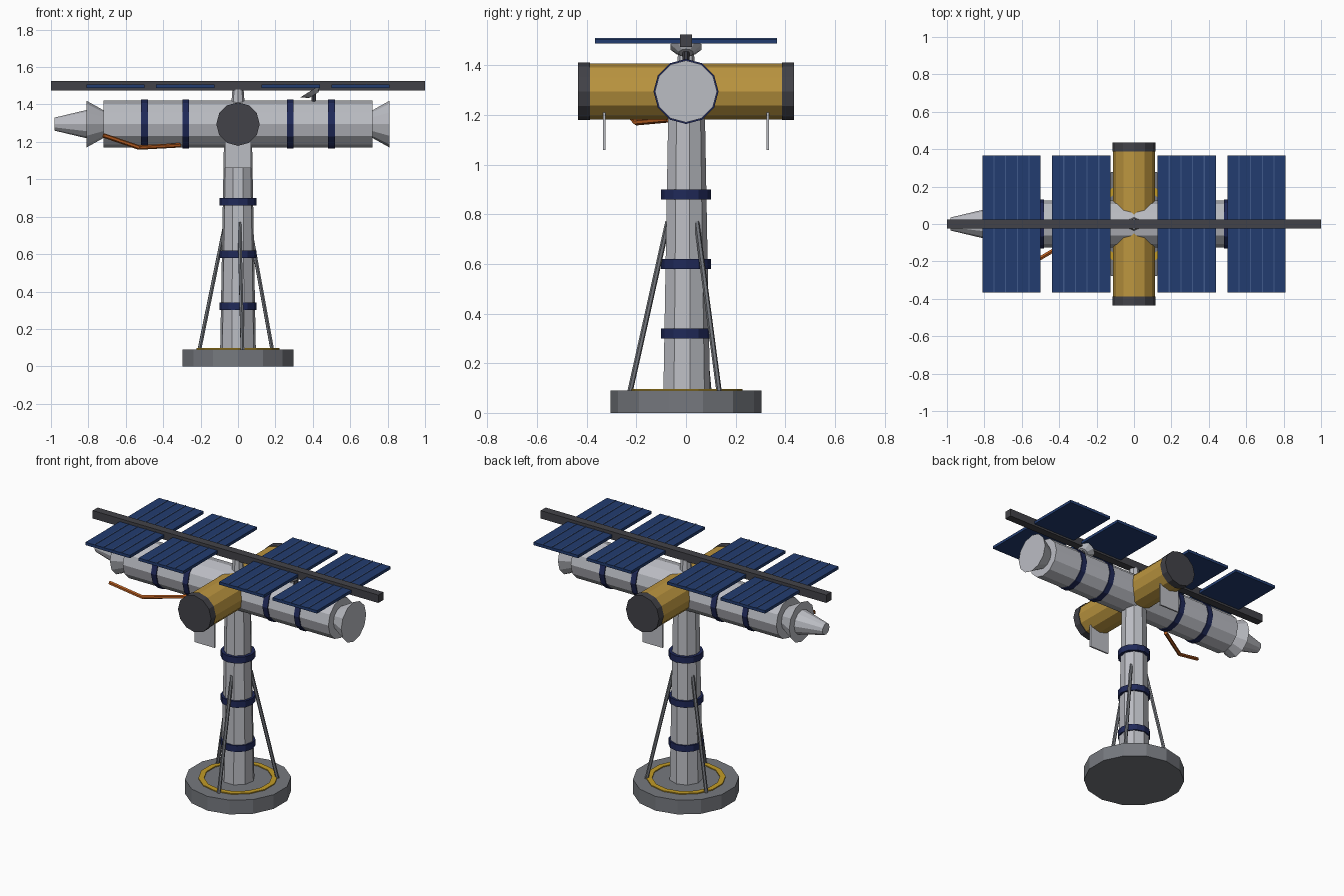
import bpy, bmesh
from math import sin, cos, radians
from mathutils import Vector, Matrix

cube = bpy.data.objects.get("Cube")
if cube:
    bpy.data.objects.remove(cube, do_unlink=True)


def material(name, r, g, b):
    m = bpy.data.materials.new(name)
    m.use_nodes = True
    m.diffuse_color = (r, g, b, 1)
    m.node_tree.nodes["Principled BSDF"].inputs["Base Color"].default_value = (r, g, b, 1)
    return m


HULL = material("pale grey hull", 0.50, 0.51, 0.55)
STEEL = material("mid grey steel", 0.18, 0.19, 0.21)
DARK = material("dark grey", 0.055, 0.055, 0.065)
GOLD = material("gold foil", 0.50, 0.30, 0.05)
YELLOW = material("yellow paint", 0.54, 0.33, 0.02)
NAVY = material("navy band", 0.014, 0.022, 0.10)
CELL = material("solar blue", 0.016, 0.045, 0.16)
RIB = material("light blue rib", 0.05, 0.10, 0.26)
ORANGE = material("orange", 0.50, 0.115, 0.015)


def finish(name, bm, mat):
    mesh = bpy.data.meshes.new(name)
    bm.to_mesh(mesh)
    bm.free()
    mesh.materials.append(mat)
    ob = bpy.data.objects.new(name, mesh)
    bpy.context.collection.objects.link(ob)
    return ob


def tube(name, a, b, r1, r2, sides, mat):
    """Capped flat-sided cone or cylinder from point a to point b."""
    a, b = Vector(a), Vector(b)
    d = b - a
    # keep a vertex row on the y or z axis for axis-aligned tubes
    if abs(d.x) > 0.99 * d.length:
        rot = Matrix.Rotation(radians(90 if d.x > 0 else -90), 4, 'Y')
    elif abs(d.y) > 0.99 * d.length:
        rot = Matrix.Rotation(radians(-90 if d.y > 0 else 90), 4, 'X')
    elif d.z > 0.99 * d.length and abs(d.x) + abs(d.y) < 0.001:
        rot = Matrix.Identity(4)
    else:
        rot = d.to_track_quat('Z', 'Y').to_matrix().to_4x4()
    bm = bmesh.new()
    bmesh.ops.create_cone(bm, cap_ends=True, segments=sides, radius1=r1, radius2=r2,
                          depth=d.length, matrix=Matrix.Translation((a + b) / 2) @ rot)
    return finish(name, bm, mat)


def box(name, centre, size, mat):
    bm = bmesh.new()
    bmesh.ops.create_cube(bm, size=1, matrix=Matrix.Translation(centre) @ Matrix.Diagonal((*size, 1)))
    return finish(name, bm, mat)


# Stand: base disc, painted ring, tapered column and its bands
tube("base", (0, 0, 0), (0, 0, 0.09), 0.305, 0.305, 14, STEEL)
bm = bmesh.new()
loops = [[bm.verts.new((r * sin(radians(i * 360 / 14)), r * cos(radians(i * 360 / 14)), 0.094))
          for i in range(14)] for r in (0.195, 0.228)]
for i in range(14):
    j = (i + 1) % 14
    bm.faces.new((loops[0][i], loops[1][i], loops[1][j], loops[0][j]))
bmesh.ops.recalc_face_normals(bm, faces=bm.faces)
ring = finish("base_ring", bm, YELLOW)
solid = ring.modifiers.new("thickness", 'SOLIDIFY')
solid.thickness = 0.006
solid.offset = 0

tube("column", (0, 0, 0.08), (0, 0, 1.22), 0.097, 0.076, 9, HULL)
for i, z in enumerate((0.32, 0.60, 0.88)):
    tube(f"column_band_{i + 1}", (0, 0, z - 0.02), (0, 0, z + 0.02), 0.1, 0.1, 12, NAVY)

# Three sloping struts
for i in range(3):
    t = radians(36 + 120 * i)
    c, s = cos(t), sin(t)
    tube(f"strut_{i + 1}", (0.228 * c, 0.228 * s, 0.08), (0.073 * c, 0.073 * s, 0.77),
         0.011, 0.011, 6, STEEL)

# Long module with bands, flared ends and a nose cone
H = 1.295
tube("main_module", (-0.72, 0, H), (0.72, 0, H), 0.125, 0.125, 12, HULL)
for i, x in enumerate((-0.5, -0.28, 0.28, 0.5)):
    tube(f"module_band_{i + 1}", (x - 0.018, 0, H), (x + 0.018, 0, H), 0.131, 0.131, 12, NAVY)
for side, name in ((1, "left"), (-1, "right")):
    tube(f"{name}_flare", (side * 0.715, 0, H), (side * 0.81, 0, H), 0.072, 0.125, 12, HULL)
tube("nose_cone", (-0.80, 0, H), (-0.98, 0, H), 0.078, 0.035, 12, HULL)

# Gold cross module with dark caps and hanging fins
tube("cross_module", (0, -0.40, H), (0, 0.40, H), 0.112, 0.112, 12, GOLD)
for side, name in ((-1, "front"), (1, "back")):
    tube(f"{name}_cap", (0, side * 0.387, H), (0, side * 0.435, H), 0.116, 0.116, 12, DARK)
    box(f"{name}_fin", (0, side * 0.33, 1.135), (0.14, 0.01, 0.15), HULL)

# Truss beam on a short mast
tube("mast", (0, 0, 1.40), (0, 0, 1.48), 0.036, 0.03, 8, HULL)
box("truss", (0, 0, 1.5), (2, 0.05, 0.05), DARK)

# Solar panels with raised ribs
for i, x in enumerate((-0.655, -0.282, 0.282, 0.655)):
    box(f"solar_panel_{i + 1}", (x, 0, 1.497), (0.312, 0.735, 0.018), CELL)
    for k in range(4):
        box(f"panel_rib_{i + 1}_{k + 1}", (x + (k - 1.5) * 0.0624, 0, 1.507),
            (0.006, 0.735, 0.005), RIB)

# Tilted dish and its foot
axis = Vector((-sin(radians(32)), 0, cos(radians(32))))
hub = Vector((0.405, 0, 1.45))
tube("dish", hub, hub + axis * 0.028, 0.03, 0.066, 10, HULL)
tube("dish_foot", (0.405, 0, 1.41), (0.405, 0, 1.455), 0.014, 0.014, 6, DARK)

# Jointed arm
shoulder, elbow, hand = (-0.31, -0.07, 1.182), (-0.53, -0.2, 1.17), (-0.72, -0.26, 1.235)
tube("arm_inner", shoulder, elbow, 0.012, 0.012, 6, ORANGE)
tube("arm_outer", elbow, hand, 0.012, 0.012, 6, ORANGE)
